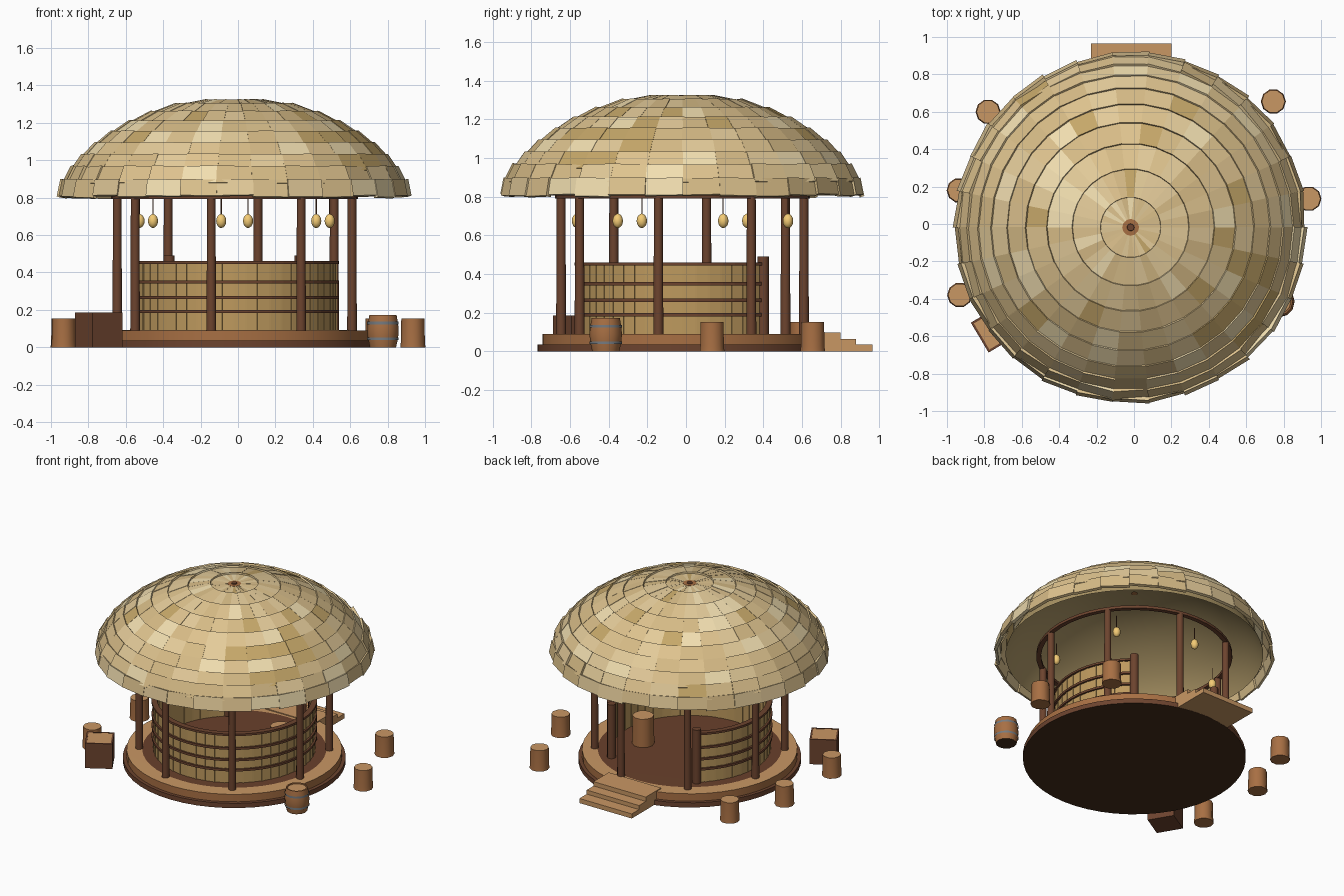
import bpy, bmesh, random
from math import sin, cos, radians, pi, tau, hypot

if "Cube" in bpy.data.objects:
    bpy.data.objects.remove(bpy.data.objects["Cube"])

random.seed(4)
CX = CY = -0.018   # hut centre


def mat(name, *rgb):
    m = bpy.data.materials.new(name)
    m.diffuse_color = (*[min(1, 1.2 * c ** 2.2) for c in rgb], 1)
    m.use_nodes = True
    m.node_tree.nodes["Principled BSDF"].inputs["Base Color"].default_value = m.diffuse_color
    return m


LIGHT = mat("light_wood", .72, .54, .36)
WOOD = mat("mid_wood", .60, .40, .25)
DARK = mat("dark_wood", .39, .25, .18)
FLOOR = mat("floor_wood", .38, .24, .17)
UNDER = mat("underside", .26, .18, .12)
REED = mat("reed", .68, .55, .34)
HOOP = mat("iron_hoop", .42, .44, .46)
LAMP = mat("lamp_glow", .88, .73, .42)
INNER = mat("thatch_inside", .62, .54, .37)
STRAW = [mat("straw_%d" % i, *c) for i, c in enumerate(
    [(.82, .73, .55), (.80, .70, .51), (.77, .67, .48), (.87, .80, .63), (.71, .60, .38)])]


def finish(bm, name, mats, loc=(0, 0, 0), smooth=False):
    bmesh.ops.recalc_face_normals(bm, faces=bm.faces)
    me = bpy.data.meshes.new(name)
    bm.to_mesh(me)
    bm.free()
    for m in mats:
        me.materials.append(m)
    ob = bpy.data.objects.new(name, me)
    ob.location = loc
    bpy.context.collection.objects.link(ob)
    if smooth:
        bpy.context.view_layer.objects.active = ob
        ob.select_set(True)
        bpy.ops.object.shade_smooth_by_angle(angle=radians(42))
        ob.select_set(False)
    return ob


def lathe(name, prof, sides, mats, loc, idx=None, smooth=True, caps=True):
    """Spin (r, z) points; idx gives material per band, first and last for the caps."""
    bm = bmesh.new()
    rings = [[bm.verts.new((r * cos(tau * i / sides), r * sin(tau * i / sides), z))
              for i in range(sides)] for r, z in prof]
    idx = idx or [0] * (len(prof) + 1)
    for k in range(len(prof) - 1):
        for i in range(sides):
            j = (i + 1) % sides
            f = bm.faces.new((rings[k][i], rings[k][j], rings[k + 1][j], rings[k + 1][i]))
            f.material_index = idx[k + 1]
    if caps:
        bm.faces.new(rings[0]).material_index = idx[0]
        bm.faces.new(rings[-1]).material_index = idx[-1]
    return finish(bm, name, mats, loc, smooth)


def hexa(bm, pts, mi=0):
    """Six-sided solid: four lower points then four upper points."""
    v = [bm.verts.new(p) for p in pts]
    for f in ((3, 2, 1, 0), (4, 5, 6, 7), (0, 1, 5, 4), (1, 2, 6, 5), (2, 3, 7, 6), (3, 0, 4, 7)):
        bm.faces.new([v[i] for i in f]).material_index = mi


def pol(r, a, z):
    return (r * cos(a), r * sin(a), z)


def arc(bm, r0, r1, a0, a1, z0, z1, n=1):
    """Curved bar between two angles in degrees."""
    for i in range(n):
        a, b = (radians(a0 + (a1 - a0) * t / n) for t in (i, i + 1))
        hexa(bm, [pol(r, t, z) for z in (z0, z1) for r, t in ((r0, a), (r1, a), (r1, b), (r0, b))])


def box(name, size, loc, m, rot=0):
    bm = bmesh.new()
    x, y, z = (s / 2 for s in size)
    hexa(bm, [(i, j, k) for k in (-z, z) for i, j in ((-x, -y), (x, -y), (x, y), (-x, y))])
    ob = finish(bm, name, [m], loc)
    ob.rotation_euler.z = rot
    return ob


C = (CX, CY, 0)

# Round platform: dark plinth, lighter rim, dark floor
lathe("platform_base", [(.75, 0), (.75, .035)], 48, [UNDER, DARK], C, [0, 1, 1])
lathe("platform_deck", [(.725, .035), (.725, .09), (.62, .091)], 48, [WOOD, LIGHT, FLOOR], C, [0, 0, 1, 2])

# Back steps
for i, (y, z0, z1) in enumerate([(.965, .001, .035), (.88, .035, .065), (.80, .065, .097)]):
    box("step_%d" % i, (.43, y - .62, z1 - z0), (-.015, (y + .62) / 2, (z0 + z1) / 2), LIGHT)

# Eight roof posts
for i in range(8):
    x, y, _ = pol(.64, radians(33.75 + 45 * i), 0)
    lathe("post_%d" % i, [(.026, .09), (.024, .45), (.023, .80)], 12, [DARK], (CX + x, CY + y, 0))

# Ring beam under the eaves
bm = bmesh.new()
arc(bm, .628, .66, 0, 360, .792, .812, 48)
finish(bm, "ring_beam", [DARK], C, True)

# Reed wall, open at the back: wide slats with narrow raised battens
bm = bmesh.new()
for i in range(40):
    a = 130 + i * 7
    arc(bm, .524, .543, a, a + 5.8, .09, .45)
    arc(bm, .521, .546, a + 5.8, a + 7, .09, .45)
finish(bm, "wall_slats", [REED], C)
bm = bmesh.new()
for z in (.19, .265, .35):
    arc(bm, .540, .557, 130, 410, z - .008, z + .008, 40)
arc(bm, .518, .558, 130, 410, .445, .46, 40)
finish(bm, "wall_bands", [DARK], C)
for s in (50, 130):
    x, y, _ = pol(.545, radians(s), 0)
    lathe("wall_end_post_%d" % s, [(.029, .09), (.029, .49)], 12, [DARK], (CX + x, CY + y, 0))

# Hanging lamps
for i in range(6):
    x, y, _ = pol(.55, radians(37.5 + 60 * i), 0)
    loc = (CX + x, CY + y, 0)
    prof = [(max(.027 * sin(t), .003), .675 - .037 * cos(t)) for t in (pi * k / 8 for k in range(9))]
    lathe("lamp_%d" % i, prof, 12, [LAMP], loc)
    lathe("lamp_cord_%d" % i, [(.003, .71), (.003, .80)], 6, [DARK], loc)

# Thatched dome: flat shingles, the upper ends standing slightly proud of the row above
DOME = [(.02, 1.318), (.17, 1.314), (.32, 1.293), (.455, 1.25), (.567, 1.2), (.665, 1.143), (.75, 1.082),
        (.818, 1.02), (.872, .955), (.916, .885), (.943, .80)]
N, THICK, LAP, PROUD = 30, .02, .010, .010
bm = bmesh.new()
for k in range(len(DOME) - 1):
    (ra, za), (rb, zb) = DOME[k], DOME[k + 1]
    ln = hypot(rb - ra, zb - za)
    tr, tz = (rb - ra) / ln, (zb - za) / ln          # down-slope direction
    nr, nz = -tz, tr                                  # outward normal
    last = k == len(DOME) - 2
    up, lift = (LAP, PROUD) if k else (0, 0)
    for i in range(N):
        a0, a1 = tau * i / N - .002, tau * (i + 1) / N + .002
        off = random.uniform(-.002, .002) * min(1, k / 2) * (2 if k > 7 else 1)
        dn = -random.uniform(0, .015) if last else LAP
        tw = random.uniform(-.008, .008) if k > 7 else random.uniform(-.001, .001)

        def corner(a, o, end):
            r, z, s = (rb, zb, dn) if end else (ra, za, -up)
            o += 0 if end else lift
            return pol(max(.004, r + tr * s + nr * o), a, z + tz * s + nz * o)
        low, top = [[corner(a0, o + tw, 0), corner(a0, o + tw, 1),
                     corner(a1, o - tw, 1), corner(a1, o - tw, 0)] for o in (off - THICK, off)]
        hexa(bm, low + top, random.choices(range(5), (5, 6, 5, 2, 1))[0])
finish(bm, "thatch_shingles", STRAW, C)
lathe("thatch_lining", [(max(r * .93, .02), z - .035) for r, z in DOME[:-1]] + [(.868, .81)],
      48, [INNER], C, caps=False)
lathe("roof_finial", [(.045, 1.29), (.045, 1.319), (.02, 1.32), (.018, 1.325)], 12, [WOOD, DARK], C,
      [0, 0, 0, 1, 1])

# Stump stools around the hut, and a taller one inside
for i, (x, y) in enumerate([(-.78, .60), (.745, .655), (.935, .135), (-.935, .18), (-.932, -.38)]):
    lathe("stump_stool_%d" % i, [(.067, 0), (.064, .03), (.062, .153)], 10, [WOOD, LIGHT], (x, y, 0), [0, 0, 0, 1])
lathe("inner_stump", [(.075, .09), (.072, .30)], 10, [WOOD, LIGHT], (.285, .095, 0), [0, 0, 1])

# Barrel with iron hoops
B = (.775, -.415, 0)
lathe("barrel", [(.07, 0), (.081, .05), (.084, .09), (.081, .125), (.073, .172), (.065, .172), (.063, .165)],
      12, [WOOD, LIGHT, UNDER], B, [2, 0, 0, 0, 0, 0, 0, 1])
for i, z in enumerate((.045, .13)):
    lathe("barrel_hoop_%d" % i, [(.084, z - .007), (.084, z + .007)], 12, [HOOP], B, caps=False)

# Crate with a raised rim and pale lid
R = radians(30.7)
P = (-.745, -.56)
box("crate", (.186, .186, .176), (*P, .088), DARK, R)
box("crate_lid", (.17, .17, .012), (*P, .177), LIGHT, R)
for i in range(4):
    t = R + i * pi / 2
    box("crate_rim_%d" % i, (.012, .186, .012), (P[0] + .087 * cos(t), P[1] + .087 * sin(t), .179), DARK, t)
